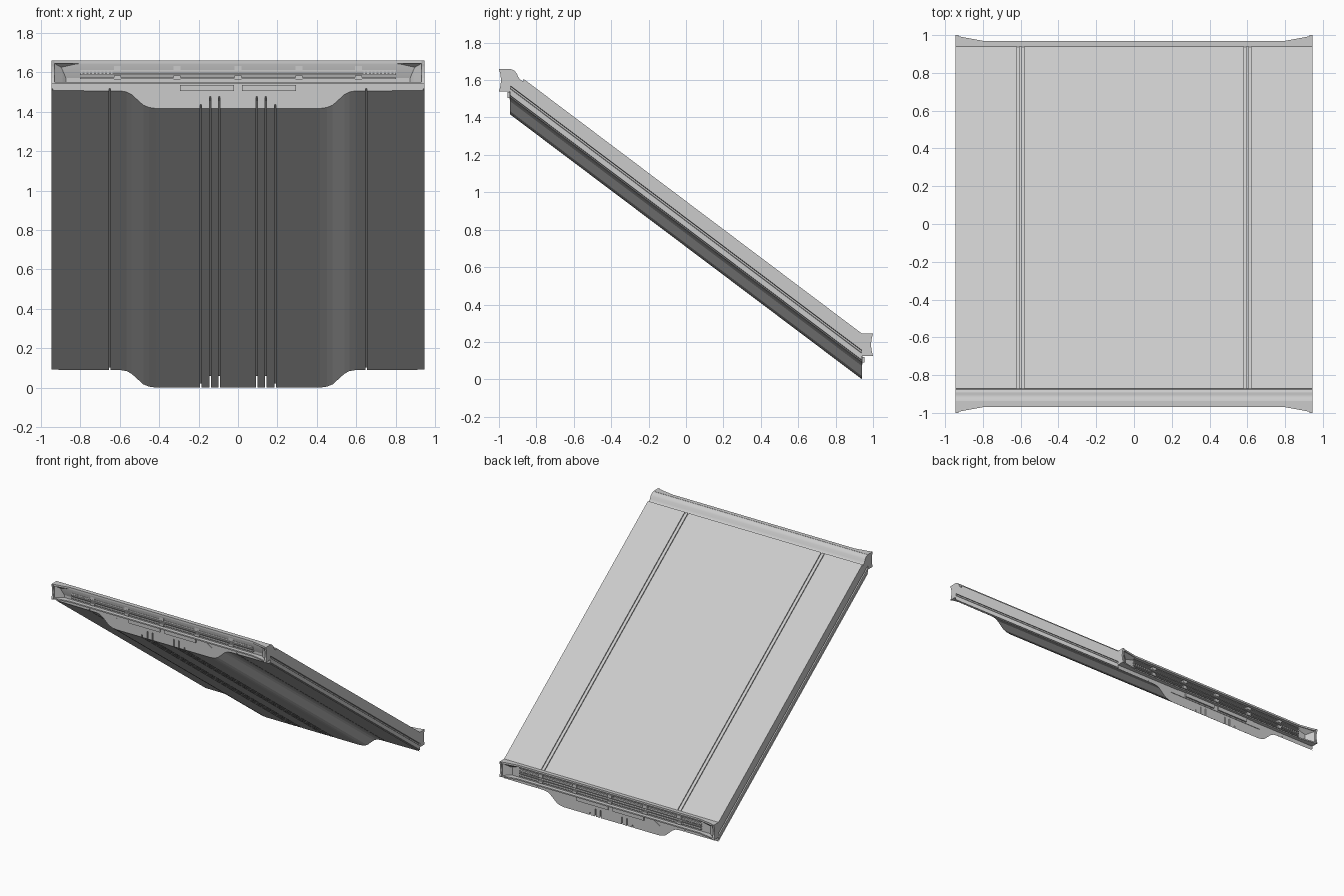
import bpy, bmesh

if "Cube" in bpy.data.objects:
    bpy.data.objects.remove(bpy.data.objects["Cube"])

SLOPE = 1.415 / 1.88
DROP = 1.415
W = 0.945


def finish(name, bm):
    bmesh.ops.recalc_face_normals(bm, faces=bm.faces)
    me = bpy.data.meshes.new(name)
    bm.to_mesh(me)
    bm.free()
    ob = bpy.data.objects.new(name, me)
    bpy.context.collection.objects.link(ob)
    return ob


def loft(bm, a, b):
    va = [bm.verts.new(p) for p in a]
    vb = [bm.verts.new(p) for p in b]
    n = len(va)
    for i in range(n):
        j = (i + 1) % n
        bm.faces.new((va[i], va[j], vb[j], vb[i]))
    bm.faces.new(va)
    bm.faces.new(vb[::-1])


def box(bm, x0, x1, y0, y1, z0, z1):
    loft(bm, [(x0, y0, z0), (x1, y0, z0), (x1, y0, z1), (x0, y0, z1)],
         [(x0, y1, z0), (x1, y1, z0), (x1, y1, z1), (x0, y1, z1)])


def sloped(name, half, y0, y1):
    # mirrored cross-section swept down the slope (z given at the low end)
    sec = half + [(-x, z) for x, z in reversed(half)]
    bm = bmesh.new()
    loft(bm, *[[(x, y, z + (0.94 - y) * SLOPE) for x, z in sec] for y in (y0, y1)])
    return finish(name, bm)


def slot(x, w, z, d):
    # four points of a narrow groove, outermost first
    return [(x + w, z), (x + w, z + d), (x - w, z + d), (x - w, z)]


# half cross-section: side walls with groove, haunched belly with slits
side = [(W, .156), (W - .012, .152), (W - .012, .142), (W, .138), (W, .104),
        (W - .008, .1), (W - .008, .096), (W, .092)]
belly = slot(.65, .003, .09, .012) + [(.595, .09), (.565, .085), (.54, .072),
                                     (.48, .018), (.45, .006), (.415, .001)]
for x, d in ((.188, .02), (.14, .06), (.095, .06)):
    belly += slot(x, .004, 0.001, d)
grooves = slot(.587, .005, .245, -.01)[::-1] + slot(.615, .005, .245, -.01)[::-1]
sloped("main_slab", grooves + [(W, .245)] + side + belly, -.87, .94)
sloped("upper_slab_end", [(W, .228)] + side + belly, -.94, -.87)

# rounded nosing across the upper edge
prof = [(-.965, 1.64), (-.965, 1.658), (-.945, 1.66), (-.93, 1.657), (-.915, 1.648),
        (-.905, 1.635), (-.897, 1.617), (-.888, 1.603), (-.878, 1.594), (-.87, 1.594),
        (-.87, 1.57), (-.94, 1.57)]
bm = bmesh.new()
loft(bm, [(-W, y, z) for y, z in prof], [(W, y, z) for y, z in prof])
ob = finish("upper_nosing", bm)
bpy.context.view_layer.objects.active = ob
ob.select_set(True)
bpy.ops.object.shade_smooth_by_angle()


def end_parts(tag, s, dz):
    # s = -1 for the upper front end, +1 for the lower back end
    def plan(bm, pts, z0, z1):
        loft(bm, [(x, s * y, z0 + dz) for x, y in pts], [(x, s * y, z1 + dz) for x, y in pts])

    def bx(bm, x0, x1, y0, y1, z0, z1):
        box(bm, x0, x1, s * y0, s * y1, z0 + dz, z1 + dz)

    # flared top and bottom lips
    lip = [(-W, .938), (-W, .998), (-.9, .988), (-.8, .97),
           (.8, .97), (.9, .988), (W, .998), (W, .938)]
    bm = bmesh.new()
    plan(bm, lip, 1.645, 1.66)
    plan(bm, lip, 1.54, 1.55)
    finish(tag + "_frame_lips", bm)

    # side cheeks with hollow outer edge, and slanted inner corners
    cheek = [(.938, 1.54), (1.0, 1.54), (.992, 1.57), (.989, 1.6), (.992, 1.63),
             (1.0, 1.66), (.938, 1.66)]
    bm = bmesh.new()
    for m in (-1, 1):
        loft(bm, [(m * W, s * y, z + dz) for y, z in cheek],
             [(m * .93, s * y, z + dz) for y, z in cheek])
        plan(bm, [(m * .932, .938), (m * .932, .985), (m * .89, .955), (m * .87, .938)], 1.55, 1.645)
        # sloping fillets under the top lip
        loft(bm, [(m * .932, s * .985, 1.645 + dz), (m * .932, s * .94, 1.645 + dz),
                  (m * .932, s * .94, 1.6 + dz)],
             [(m * .8, s * .966, 1.645 + dz), (m * .8, s * .94, 1.645 + dz),
              (m * .8, s * .94, 1.635 + dz)])
    finish(tag + "_frame_cheeks", bm)

    # horizontal rails, posts and comb teeth inside the frame
    bm = bmesh.new()
    for z, hx in ((1.628, .8), (1.604, .8), (1.586, .8), (1.566, .8)):
        bx(bm, -hx, hx, .938, .957, z, z + .007)
    for x in (-.61, -.31, 0, .31, .61):
        bx(bm, x - .018, x + .018, .938, .962, 1.61, 1.634)
        bx(bm, x - .018, x + .018, .938, .962, 1.562, 1.582)
    for i in range(9):
        for m in (-1, 1):
            x = m * (.64 + i * .019)
            bx(bm, x - .004, x + .004, .938, .952, 1.59, 1.61)
    finish(tag + "_rails", bm)

    # backing plate and two blocks below the frame
    bm = bmesh.new()
    tr = [(-.43, 1.495), (.43, 1.495), (.36, 1.541), (-.36, 1.541)]
    loft(bm, [(x, s * .938, z + dz) for x, z in tr], [(x, s * .944, z + dz) for x, z in tr])
    for m in (-1, 1):
        bx(bm, m * .02, m * .295, .94, .955, 1.505, 1.535)
    finish(tag + "_lower_blocks", bm)


end_parts("upper", -1, 0)
end_parts("lower", 1, -DROP)
